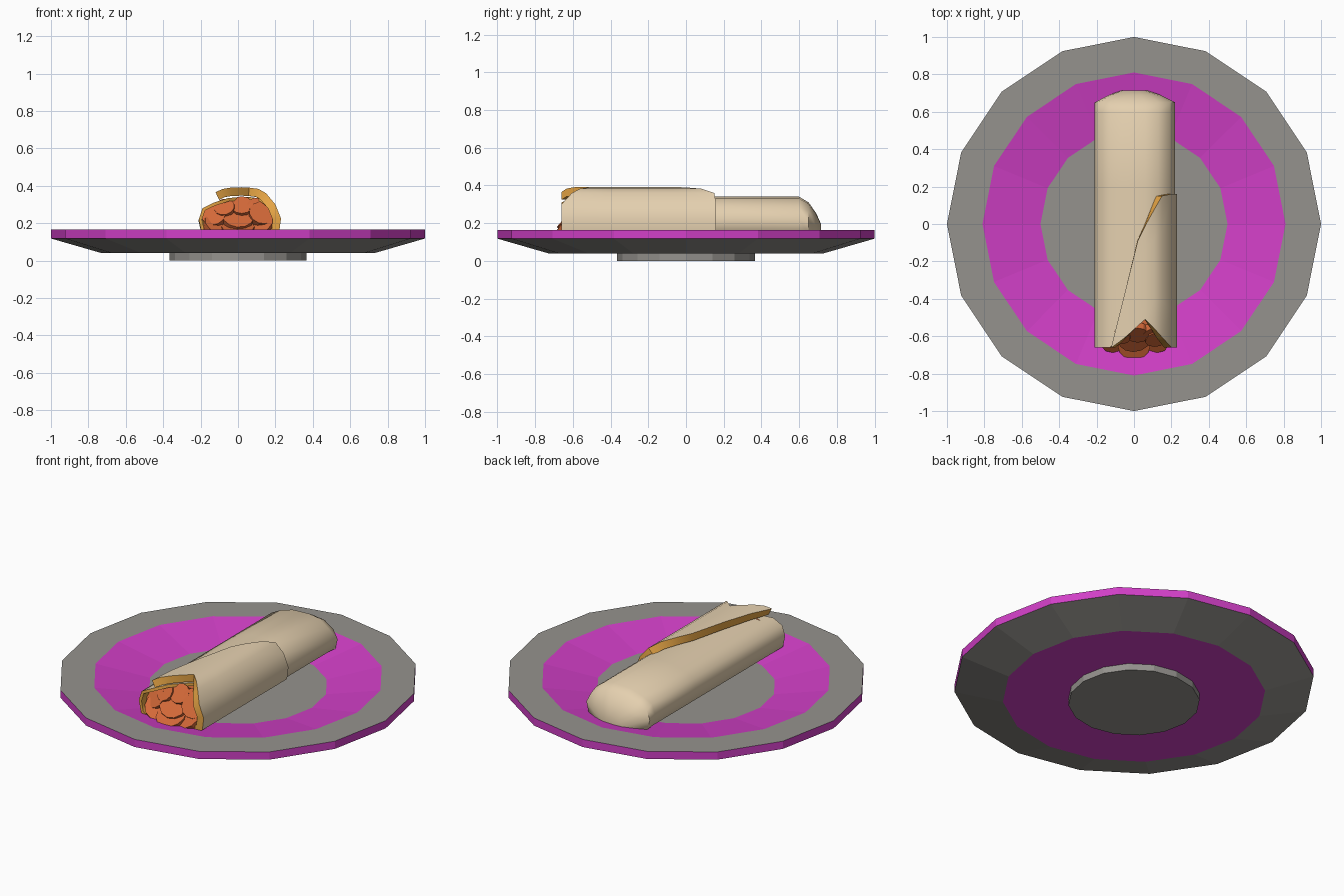
import bpy, bmesh, math
from mathutils import Matrix, Euler, Vector

if "Cube" in bpy.data.objects:
    bpy.data.objects.remove(bpy.data.objects["Cube"])


def material(name, rgb):
    m = bpy.data.materials.new(name)
    m.diffuse_color = (*rgb, 1)
    m.use_nodes = True
    m.node_tree.nodes["Principled BSDF"].inputs["Base Color"].default_value = m.diffuse_color
    return m


GREY = material("plate_grey", (0.30, 0.29, 0.27))
MAGENTA = material("plate_magenta", (0.64, 0.05, 0.57))
TORTILLA = material("tortilla", (0.78, 0.63, 0.43))
ORANGE = material("tortilla_edge", (0.80, 0.38, 0.06))
FILL = material("filling_red", (0.65, 0.14, 0.04))


def finish(bm, name, mats):
    me = bpy.data.meshes.new(name)
    bm.to_mesh(me)
    bm.free()
    for m in mats:
        me.materials.append(m)
    ob = bpy.data.objects.new(name, me)
    bpy.context.collection.objects.link(ob)
    bpy.ops.object.select_all(action='DESELECT')
    ob.select_set(True)
    bpy.context.view_layer.objects.active = ob
    return ob


def skin(columns, wrap=False, cap_end=False):
    """Quad sheet through columns of points; columns run left, over the top, to the right."""
    bm = bmesh.new()
    vs = [[bm.verts.new(p) for p in col] for col in columns]
    n = len(vs)
    for i in range(n if wrap else n - 1):
        a, b = vs[i], vs[(i + 1) % n]
        for j in range(len(a) - 1):
            bm.faces.new((a[j], b[j], b[j + 1], a[j + 1]))
    if cap_end:
        bm.faces.new([c[-1] for c in vs])
    return bm


def thicken(ob, thickness, angle):
    """Inward wall with orange rim and inside, then smooth shading."""
    m = ob.modifiers.new("wall", 'SOLIDIFY')
    m.thickness, m.offset = thickness, -1
    m.material_offset = m.material_offset_rim = 1
    bpy.ops.object.modifier_apply(modifier=m.name)
    bpy.ops.object.shade_smooth_by_angle(angle=math.radians(angle))


# Plate: 16-sided lathe, (radius, height) with a material for each band
profile = [(0.5, 0.11), (0.81, 0.165), (1, 0.165), (1, 0.118),
           (0.73, 0.04), (0.365, 0.04), (0.365, 0)]
bands = [1, 0, 1, 0, 1, 0]
bm = bmesh.new()
rings = [[bm.verts.new((r * math.cos(k * math.pi / 8), r * math.sin(k * math.pi / 8), z))
          for k in range(16)] for r, z in profile]
for a, b, mat in zip(rings, rings[1:], bands):
    for k in range(16):
        q = (k + 1) % 16
        bm.faces.new((a[k], b[k], b[q], a[q])).material_index = mat
bm.faces.new(rings[0])
bm.faces.new(rings[-1][::-1])
bmesh.ops.recalc_face_normals(bm, faces=bm.faces)
finish(bm, "plate", [GREY, MAGENTA])

# Inner roll: section points (x, z, y of the open front edge), closed rounded back
BASE = 0.11
section = [(-0.14, 0.11, -0.66), (-0.195, 0.15, -0.66), (-0.21, 0.22, -0.66),
           (-0.19, 0.28, -0.66), (-0.13, 0.31, -0.66), (-0.05, 0.335, -0.60),
           (0.06, 0.34, -0.51), (0.13, 0.33, -0.585), (0.19, 0.285, -0.655),
           (0.22, 0.22, -0.66), (0.205, 0.15, -0.66), (0.15, 0.11, -0.66)]
stations = [(-0.3, 1, 1), (0.2, 1, 1), (0.6, 1, 1), (0.65, 1, 0.87),
            (0.69, 0.64, 0.62), (0.715, 0.3, 0.38)]
cols = [[(x, yf, z)] + [(x * sx, y, BASE + (z - BASE) * sz) for y, sx, sz in stations]
        for x, z, yf in section]
roll = finish(skin(cols, wrap=True, cap_end=True), "tortilla_roll", [TORTILLA, ORANGE])
thicken(roll, 0.018, 50)

# Overlapping flap: (x, z, front y, back y) gives the front notch and diagonal edge
flap_pts = [(-0.12, 0.365, -0.66, -0.65), (-0.085, 0.382, -0.635, -0.51),
            (-0.04, 0.39, -0.60, -0.33), (0.02, 0.392, -0.545, -0.09),
            (0.06, 0.39, -0.51, -0.01), (0.11, 0.383, -0.56, 0.08),
            (0.15, 0.36, -0.605, 0.15), (0.2, 0.30, -0.66, 0.16),
            (0.23, 0.225, -0.66, 0.16), (0.22, 0.15, -0.66, 0.16),
            (0.16, 0.105, -0.66, 0.16)]
cols = [[(x, yf + (yb - yf) * t / 4, z) for t in range(5)] for x, z, yf, yb in flap_pts]
flap = finish(skin(cols), "tortilla_flap", [TORTILLA, ORANGE])
thicken(flap, 0.045, 45)

# Filling: a core plug behind overlapping thick slices
bm = bmesh.new()


def slice_(loc, radius, depth, rot, scale=(1, 1, 1), sides=12):
    mat = (Matrix.Translation(loc)
           @ Euler([math.radians(a) for a in rot]).to_matrix().to_4x4()
           @ Matrix.Diagonal((*scale, 1)))
    bmesh.ops.create_cone(bm, cap_ends=True, segments=sides, radius1=radius,
                          radius2=radius, depth=depth, matrix=mat)


slice_((0, -0.5, 0.21), 0.18, 0.12, (90, 0, 0), (1, 0.55, 1), 14)
for loc, r, rot in [
    ((0.00, -0.64, 0.165), 0.088, (28, 0, 0)),
    ((-0.10, -0.61, 0.185), 0.085, (40, 20, 0)),
    ((0.11, -0.61, 0.185), 0.085, (40, -20, 0)),
    ((-0.125, -0.60, 0.235), 0.065, (55, -25, 0)),
    ((0.00, -0.61, 0.225), 0.085, (45, 5, 0)),
    ((0.125, -0.60, 0.245), 0.07, (55, 20, 0)),
    ((-0.07, -0.59, 0.275), 0.055, (50, -15, 0)),
    ((0.02, -0.58, 0.285), 0.06, (50, 0, 0)),
    ((0.10, -0.575, 0.28), 0.055, (55, 15, 0)),
]:
    slice_(loc, r, 0.04, rot)
finish(bm, "filling", [FILL])
